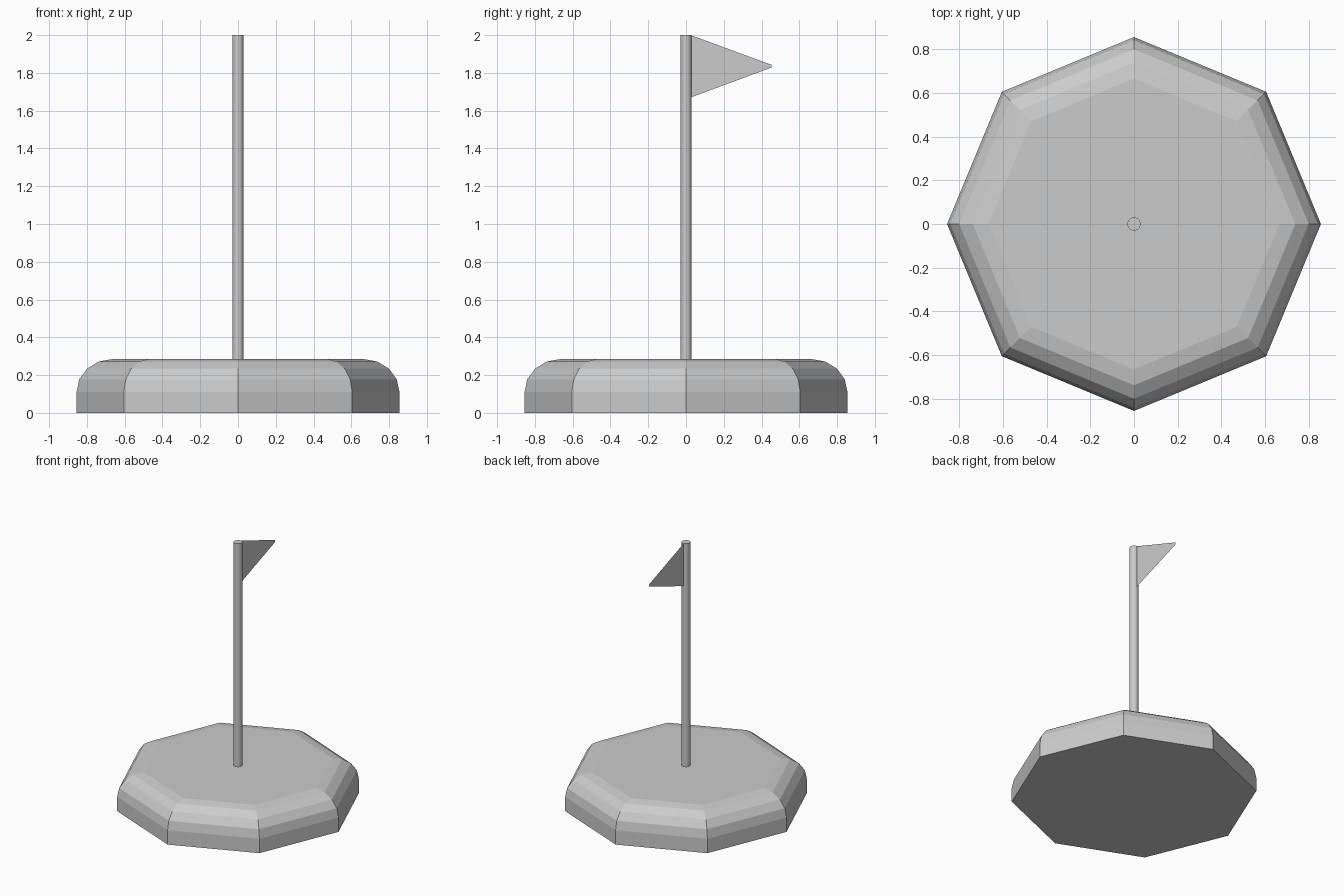
import bpy, bmesh, math

if "Cube" in bpy.data.objects:
    bpy.data.objects.remove(bpy.data.objects["Cube"])

def make_object(name, bm):
    me = bpy.data.meshes.new(name)
    bmesh.ops.recalc_face_normals(bm, faces=bm.faces)
    bm.to_mesh(me)
    bm.free()
    ob = bpy.data.objects.new(name, me)
    bpy.context.collection.objects.link(ob)
    return ob

def lathe(name, profile, sides):
    """Stack of n-sided rings (radius, z), capped at both ends."""
    bm = bmesh.new()
    rings = [[bm.verts.new((r * math.cos(2 * math.pi * i / sides),
                            r * math.sin(2 * math.pi * i / sides), z))
              for i in range(sides)] for r, z in profile]
    for a, b in zip(rings, rings[1:]):
        for i in range(sides):
            j = (i + 1) % sides
            bm.faces.new((a[i], a[j], b[j], b[i]))
    bm.faces.new(rings[0][::-1])
    bm.faces.new(rings[-1])
    return make_object(name, bm)

# Octagonal base with a four-step rounded top edge
R, H, BEVEL_R, BEVEL_Z = 0.855, 0.285, 0.19, 0.175
arc = [(R - BEVEL_R + BEVEL_R * math.cos(k * math.pi / 8),
        H - BEVEL_Z + BEVEL_Z * math.sin(k * math.pi / 8)) for k in range(5)]
lathe("base", [(R, 0)] + arc, 8)

# Pole
lathe("pole", [(0.03, 0.27), (0.03, 2.0)], 32)

# Thin pennant with a blunt tip
bm = bmesh.new()
bm.faces.new([bm.verts.new((0, y, z)) for y, z in
              ((0.025, 1.67), (0.452, 1.828), (0.452, 1.843), (0.025, 2.0))])
make_object("flag", bm)
